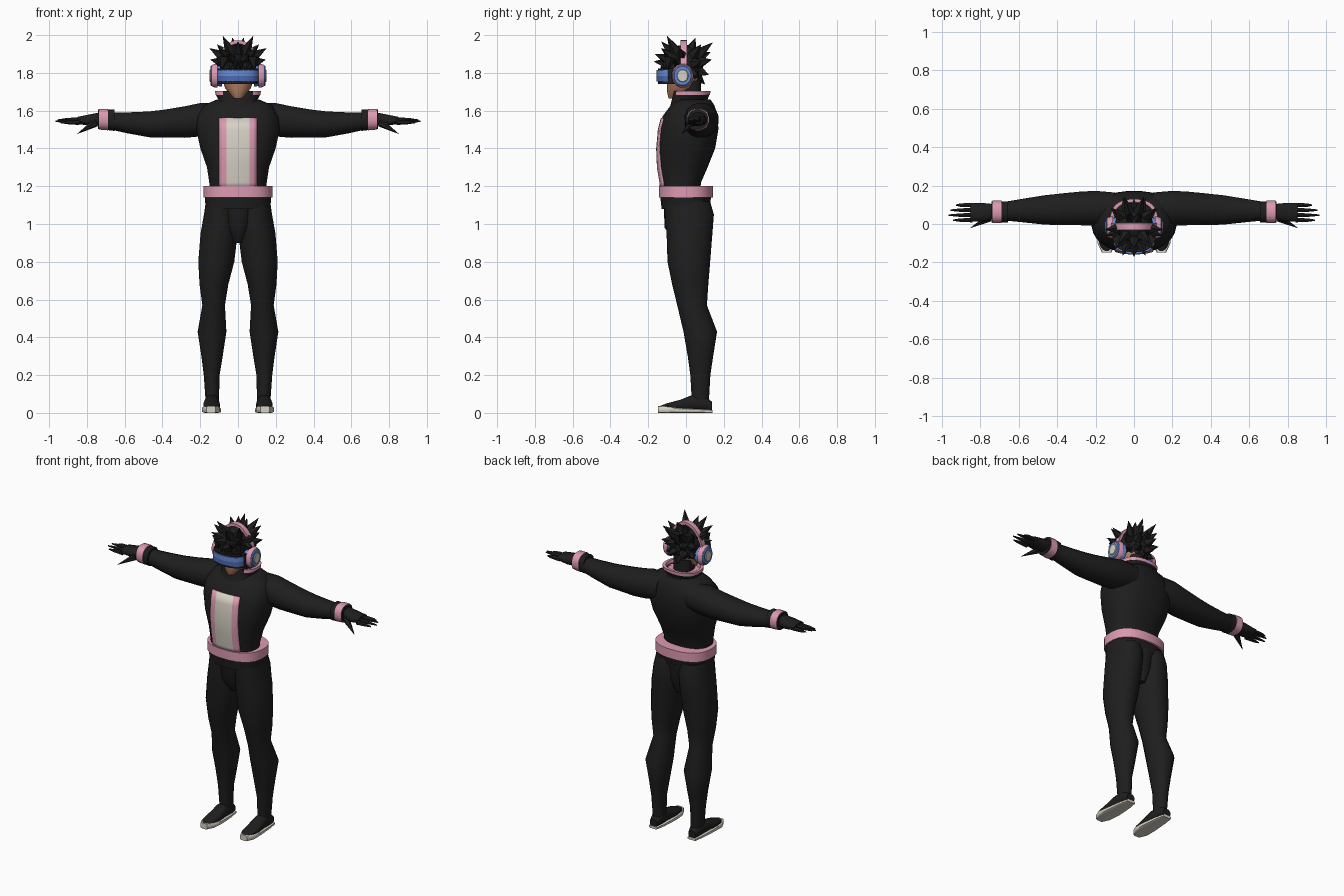
import bpy, bmesh, math
from mathutils import Vector, Matrix

cube = bpy.data.objects.get("Cube")
if cube:
    bpy.data.objects.remove(cube)


def material(name, r, g, b):
    m = bpy.data.materials.new(name)
    m.diffuse_color = (r, g, b, 1)
    m.use_nodes = True
    bsdf = m.node_tree.nodes["Principled BSDF"]
    bsdf.inputs["Base Color"].default_value = (r, g, b, 1)
    bsdf.inputs["Roughness"].default_value = 0.8
    return m


black = material("black cloth", 0.013, 0.013, 0.013)
pink = material("pink trim", 0.72, 0.32, 0.44)
cream = material("cream", 0.68, 0.64, 0.56)
blue = material("visor blue", 0.13, 0.26, 0.68)
deep_blue = material("deep blue", 0.07, 0.14, 0.45)
skin = material("skin", 0.42, 0.2, 0.11)


def finish(name, bm, mats, rule=None, angle=40):
    """Turn a bmesh into a named object, colouring faces by an optional rule."""
    bmesh.ops.recalc_face_normals(bm, faces=bm.faces)
    if rule:
        for f in bm.faces:
            f.material_index = rule(f.calc_center_median())
    mesh = bpy.data.meshes.new(name)
    bm.to_mesh(mesh)
    bm.free()
    for m in mats:
        mesh.materials.append(m)
    ob = bpy.data.objects.new(name, mesh)
    bpy.context.collection.objects.link(ob)
    bpy.ops.object.select_all(action="DESELECT")
    ob.select_set(True)
    bpy.context.view_layer.objects.active = ob
    bpy.ops.object.shade_smooth_by_angle(angle=math.radians(angle))
    return ob


def skin_rings(bm, rings, caps=True):
    """Bridge consecutive rings of points with quads."""
    loops = [[bm.verts.new(p) for p in ring] for ring in rings]
    for a, b in zip(loops, loops[1:]):
        for i in range(len(a)):
            j = (i + 1) % len(a)
            bm.faces.new((a[i], a[j], b[j], b[i]))
    if caps:
        bm.faces.new(loops[0])
        bm.faces.new(loops[-1])


def tube(name, rows, axis, mat, side=1, sides=16, power=2.4, caps=True, rule=None):
    """Loft rounded sections; each row is position, low/high of both cross axes."""
    rings = []
    for pos, u0, u1, v0, v1 in rows:
        ring = []
        for i in range(sides):
            t = math.tau * (i + 0.5) / sides
            c, s = math.cos(t), math.sin(t)
            c = math.copysign(abs(c) ** (2 / power), c)
            s = math.copysign(abs(s) ** (2 / power), s)
            u = (u0 + u1) / 2 + c * (u1 - u0) / 2
            v = (v0 + v1) / 2 + s * (v1 - v0) / 2
            p = {"x": (pos, u, v), "y": (u, pos, v), "z": (u, v, pos)}[axis]
            ring.append((p[0] * side, p[1], p[2]))
        rings.append(ring)
    bm = bmesh.new()
    skin_rings(bm, rings, caps)
    return finish(name, bm, mat if isinstance(mat, list) else [mat], rule)


def spike(bm, base, tip, radius, sides=5):
    base, tip = Vector(base), Vector(tip)
    d = tip - base
    turn = d.to_track_quat("Z", "Y").to_matrix().to_4x4()
    bmesh.ops.create_cone(bm, cap_ends=True, segments=sides, radius1=radius, radius2=0.001,
                          depth=d.length, matrix=Matrix.Translation((base + tip) / 2) @ turn)


def body(rows):
    """Rows of height, half width, front and back for parts centred on x."""
    return [(z, -w, w, f, b) for z, w, f, b in rows]


# Jacket, hem and belt
jacket = body([(1.17, 0.15, -0.13, 0.075), (1.22, 0.153, -0.135, 0.08), (1.3, 0.165, -0.148, 0.115),
               (1.4, 0.2, -0.152, 0.155), (1.5, 0.222, -0.143, 0.172), (1.57, 0.215, -0.125, 0.17),
               (1.63, 0.18, -0.08, 0.15), (1.66, 0.11, -0.06, 0.13)])
tube("jacket", jacket, "z", black, sides=28)
tube("jacket_hem", body([(1.08, 0.172, -0.13, 0.125), (1.15, 0.178, -0.138, 0.135)]), "z", black, sides=24)
tube("belt", body([(1.14, 0.184, -0.145, 0.145), (1.2, 0.184, -0.145, 0.145)]), "z", pink, sides=24)
tube("crotch", body([(0.9, 0.03, -0.06, 0.09), (0.98, 0.07, -0.115, 0.12), (1.1, 0.1, -0.12, 0.13)]), "z", black)


# Shirt front with pink edging, following the chest
def chest_y(x, z):
    for a, b in zip(jacket, jacket[1:]):
        if a[0] <= z <= b[0]:
            t = (z - a[0]) / (b[0] - a[0])
            w, f, k = (a[i] + (b[i] - a[i]) * t for i in (2, 3, 4))
            return (f + k) / 2 - (k - f) / 2 * (1 - (abs(x) / w) ** 2.4) ** (1 / 2.4)


bm = bmesh.new()
columns = [-0.1, -0.08, -0.06, -0.03, 0, 0.03, 0.06, 0.08, 0.1]
levels = [1.19, 1.22, 1.3, 1.35, 1.4, 1.45, 1.5, 1.56]
grid = [[bm.verts.new((x, chest_y(x, z) - 0.006, z)) for x in columns] for z in levels]
for low, high in zip(grid, grid[1:]):
    for i in range(len(columns) - 1):
        bm.faces.new((low[i], low[i + 1], high[i + 1], high[i]))
panel = finish("shirt_front", bm, [cream, pink], lambda c: int(abs(c.x) > 0.06))
solid = panel.modifiers.new("thickness", "SOLIDIFY")
solid.thickness = 0.008
solid.offset = -1

# Collar: black stand, pink rim round the sides and back
tube("collar", body([(1.62, 0.13, -0.085, 0.13), (1.66, 0.105, -0.075, 0.115), (1.685, 0.118, -0.07, 0.125)]),
     "z", black, sides=24)
tube("collar_rim", body([(1.683, 0.12, -0.072, 0.128), (1.703, 0.122, -0.068, 0.13),
                         (1.703, 0.105, -0.055, 0.113), (1.685, 0.1, -0.05, 0.11)]), "z", [pink, black],
     sides=24, rule=lambda c: int(c.y < -0.045 and abs(c.x) < 0.09))
tube("neck", body([(1.64, 0.06, -0.04, 0.08), (1.76, 0.06, -0.04, 0.08)]), "z", black)

# Limbs, mirrored by looping over the sides
for side, label in ((1, "left"), (-1, "right")):
    tube(label + "_leg", [(1.12, 0, 0.172, -0.115, 0.13), (1.05, -0.002, 0.182, -0.115, 0.15),
                          (0.95, 0, 0.2, -0.105, 0.142), (0.8, 0.018, 0.212, -0.1, 0.13),
                          (0.68, 0.05, 0.205, -0.075, 0.12), (0.57, 0.068, 0.19, -0.048, 0.112),
                          (0.43, 0.06, 0.215, -0.015, 0.166), (0.3, 0.08, 0.195, 0.008, 0.145),
                          (0.2, 0.097, 0.182, 0.022, 0.13), (0.06, 0.1, 0.172, 0.03, 0.122)],
         "z", black, side, power=2.1)
    tube(label + "_shoe", [(-0.14, 0.12, 0.165, 0.01, 0.036), (-0.1, 0.1, 0.183, 0.01, 0.052),
                           (-0.03, 0.095, 0.184, 0.01, 0.07), (0.03, 0.1, 0.178, 0.01, 0.095),
                           (0.1, 0.1, 0.175, 0.01, 0.09), (0.137, 0.112, 0.165, 0.01, 0.06)],
         "y", black, side, sides=12)
    tube(label + "_sole", [(-0.147, 0.118, 0.168, 0, 0.036), (-0.1, 0.094, 0.19, 0, 0.034),
                           (-0.03, 0.09, 0.188, 0, 0.026), (0.08, 0.098, 0.178, 0, 0.02),
                           (0.14, 0.11, 0.168, 0, 0.016)], "y", cream, side, sides=12, power=6)
    tube(label + "_sleeve", [(0.1, 0.02, 0.165, 1.48, 1.64), (0.2, -0.01, 0.174, 1.462, 1.642),
                             (0.28, -0.008, 0.17, 1.455, 1.625), (0.38, -0.008, 0.16, 1.457, 1.608),
                             (0.47, -0.004, 0.15, 1.458, 1.597), (0.58, 0.008, 0.132, 1.478, 1.592),
                             (0.68, 0.018, 0.115, 1.5, 1.59)], "x", black, side, power=2.1)
    tube(label + "_cuff", [(0.655, 0.008, 0.118, 1.492, 1.606), (0.74, 0.008, 0.118, 1.502, 1.606)],
         "x", black, side)
    tube(label + "_wristband", [(0.688, 0.004, 0.122, 1.495, 1.61), (0.735, 0.004, 0.122, 1.499, 1.61)],
         "x", pink, side)
    tube(label + "_palm", [(0.73, 0.025, 0.105, 1.52, 1.592), (0.78, 0.012, 0.11, 1.518, 1.582),
                           (0.85, 0.01, 0.11, 1.53, 1.568)], "x", black, side, sides=12)
    for i, reach in enumerate((0.925, 0.955, 0.965, 0.94)):
        y = 0.098 - 0.026 * i
        z = 1.55 - 0.006 * abs(i - 1)
        tube(label + "_finger", [(0.84, y - 0.013, y + 0.013, z - 0.014, z + 0.014),
                                 (0.9, y - 0.011, y + 0.011, z - 0.01, z + 0.012),
                                 (reach, y - 0.004, y + 0.004, z - 0.004, z + 0.004)],
             "x", black, side, sides=6, power=2)
    bm = bmesh.new()
    spike(bm, (side * 0.755, 0.03, 1.535), (side * 0.85, -0.02, 1.478), 0.022, 6)
    finish(label + "_thumb", bm, [black])

    # Headphone: cushion, cup, coloured discs
    for part, x0, x1, r, mat in (("cushion", 0.085, 0.112, 0.058, blue), ("cup", 0.108, 0.138, 0.064, pink),
                                 ("ring", 0.136, 0.146, 0.055, blue), ("cap", 0.144, 0.151, 0.034, cream)):
        mid = 1.785
        bevel = 0.9 * r
        tube(label + "_headphone_" + part,
             [(x, -0.018 - 0.9 * k, -0.018 + 0.9 * k, mid - k, mid + k)
              for x, k in ((x0, r), ((x0 + x1) / 2, r), (x1, bevel))], "x", mat, side, sides=16, power=2.1)

# Head
tube("head", body([(1.665, 0.022, -0.092, -0.04), (1.69, 0.048, -0.1, 0.02), (1.72, 0.07, -0.102, 0.05),
                   (1.77, 0.085, -0.104, 0.07), (1.85, 0.088, -0.1, 0.08)]), "z", skin, power=2.1)


# Visor: wrapped frame with a two tone lens
def visor(name, wide, deep, low, high, spread, mats, rule=None):
    rings = []
    for i in range(13):
        t = math.radians(spread) * (i / 6 - 1)
        rings.append([(wide * k * math.sin(t), -0.05 - deep * k * math.cos(t) ** 0.6, z)
                      for k, z in ((0.8, low), (1, low), (1, (low + high) / 2), (1, high), (0.8, high))])
    bm = bmesh.new()
    skin_rings(bm, rings)
    finish(name, bm, mats, rule, 30)


visor("visor_frame", 0.108, 0.098, 1.742, 1.822, 88, [black])
visor("visor_lens", 0.112, 0.106, 1.755, 1.814, 76, [blue, deep_blue], lambda c: int(c.z < 1.784))

# Headband arch over the hair
bm = bmesh.new()
arch = []
for i in range(25):
    t = math.pi * i / 24
    arch.append([(k * 0.125 * math.cos(t), y, 1.785 + k * 0.188 * math.sin(t))
                 for k, y in ((0.9, -0.03), (1, -0.03), (1, 0.004), (0.9, 0.004))])
skin_rings(bm, arch)
finish("headband", bm, [pink])

# Hair: rounded cap plus spikes radiating from it
bm = bmesh.new()
centre = Vector((0, -0.01, 1.835))
bmesh.ops.create_uvsphere(bm, u_segments=16, v_segments=10, radius=1,
                          matrix=Matrix.Translation(centre) @ Matrix.Diagonal((0.1, 0.1, 0.115, 1)))
tips = [(0.08, -0.1, 1.995), (0.15, -0.03, 1.93), (0.145, -0.06, 1.87), (0.06, -0.165, 1.9),
        (0.1, -0.13, 1.93), (0.05, 0.14, 1.96), (0.11, 0.08, 1.95), (0.12, 0.08, 1.86),
        (0.06, 0.135, 1.87), (0.05, 0.12, 1.79), (0.03, 0.05, 1.985), (0.1, 0.06, 1.78)]
tips += [(-x, y, z) for x, y, z in tips]
tips += [(0, -0.13, 1.965), (0, -0.17, 1.86), (0, 0.13, 1.91), (0, 0.1, 1.74)]
for tip in tips:
    d = (Vector(tip) - centre).normalized()
    spike(bm, centre + d * 0.07, tip, 0.042)
# Fringe falling to the visor
for i in range(5):
    x = 0.04 * (i - 2)
    spike(bm, (x, -0.085, 1.88), (x * 1.1, -0.14 + abs(x) * 0.5, 1.81), 0.034)
finish("hair", bm, [black], angle=25)
